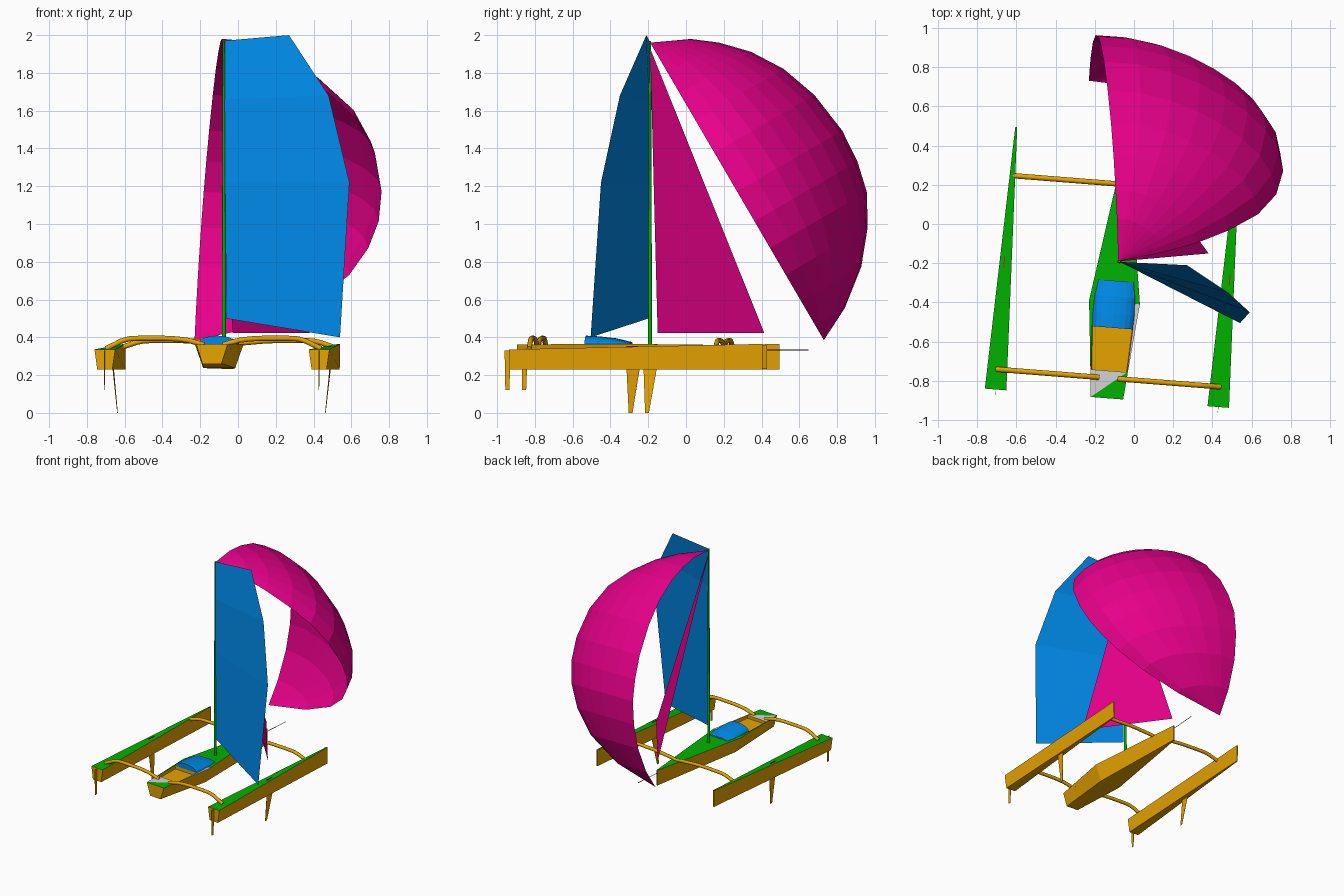
import bpy, bmesh, math
from mathutils import Matrix, Vector

if "Cube" in bpy.data.objects:
    bpy.data.objects.remove(bpy.data.objects["Cube"])

# The boat heads about 4.5 degrees off +y: local x = across, local y = forward
BOAT = Matrix.Translation((-0.083, -0.19, 0)) @ Matrix.Rotation(math.radians(-4.5), 4, 'Z')
WORLD = Matrix.Identity(4)


def material(name, r, g, b):
    m = bpy.data.materials.new(name)
    m.diffuse_color = (r, g, b, 1)
    m.use_nodes = True
    m.node_tree.nodes["Principled BSDF"].inputs["Base Color"].default_value = m.diffuse_color
    return m


ORANGE = material("hull orange", 0.80, 0.37, 0.0)
GREEN = material("deck green", 0.0, 0.45, 0.0)
BLUE = material("sail blue", 0.0, 0.25, 0.80)
PINK = material("sail pink", 0.85, 0.0, 0.27)
GREY = material("deck grey", 0.66, 0.66, 0.66)
RED = material("board red", 0.6, 0.01, 0.01)
DARK = material("spar dark", 0.03, 0.02, 0.01)


def build(name, verts, faces, mats, frame=BOAT):
    """faces: index tuples, or (index tuple, material slot)"""
    bm = bmesh.new()
    vs = [bm.verts.new(frame @ Vector(v)) for v in verts]
    for f in faces:
        idx, slot = f if isinstance(f[0], tuple) else (f, 0)
        bm.faces.new([vs[i] for i in idx]).material_index = slot
    bmesh.ops.recalc_face_normals(bm, faces=bm.faces)
    me = bpy.data.meshes.new(name)
    bm.to_mesh(me)
    bm.free()
    for m in mats:
        me.materials.append(m)
    ob = bpy.data.objects.new(name, me)
    bpy.context.collection.objects.link(ob)
    return ob


def plate(name, outline, thick, mat):
    """Thin foil: outline of (u, v, z) points thickened across the boat"""
    n = len(outline)
    verts = [(u + s * thick / 2, v, z) for s in (-1, 1) for u, v, z in outline]
    faces = [tuple(range(n)), tuple(range(n, 2 * n))]
    faces += [(i, (i + 1) % n, (i + 1) % n + n, i + n) for i in range(n)]
    build(name, verts, faces, [mat])


def tube(name, path, radii, mat, sides=8):
    """Round bar swept along a path lying in one upright plane"""
    pts = [Vector(p) for p in path]
    verts, faces = [], []
    for i, p in enumerate(pts):
        t = (pts[min(i + 1, len(pts) - 1)] - pts[max(i - 1, 0)]).normalized()
        a = Vector((0, 1, 0)) if abs(t.y) < 0.5 else Vector((1, 0, 0))
        b = t.cross(a)
        r = radii[min(i, len(radii) - 1)]
        for k in range(sides):
            w = math.tau * k / sides
            verts.append(p + r * (math.cos(w) * a + math.sin(w) * b))
    for i in range(len(pts) - 1):
        for k in range(sides):
            j = (k + 1) % sides
            faces.append((i * sides + k, i * sides + j, (i + 1) * sides + j, (i + 1) * sides + k))
    end = (len(pts) - 1) * sides
    faces += [tuple(range(sides)), tuple(range(end, end + sides))]
    ob = build(name, verts, faces, [mat])
    bpy.context.view_layer.objects.active = ob
    ob.select_set(True)
    bpy.ops.object.shade_smooth_by_angle(angle=math.radians(50))
    ob.select_set(False)


# Main hull: stations of (forward, half top, half bottom, bottom z, deck z, half well)
stations = [(-0.70, 0.083, 0.050, 0.260, 0.362, 0.070), (-0.56, 0.096, 0.060, 0.254, 0.363, 0.092),
            (-0.34, 0.117, 0.076, 0.243, 0.365, 0.104), (-0.21, 0.130, 0.085, 0.237, 0.366, 0.104),
            (0.62, 0.005, 0.004, 0.232, 0.357, 0.003)]
verts, faces = [], []
for v, top, bot, zb, zt, well in stations:
    verts += [(-top, v, zt), (-well, v, zt), (well, v, zt), (top, v, zt), (bot, v, zb), (-bot, v, zb)]
for i in range(4):
    a, b = i * 6, i * 6 + 6
    for k in (3, 4, 5):
        j = (k + 1) % 6
        faces.append(((a + k, a + j, b + j, b + k), 0))
    if i == 0:      # stern deck split corner to corner
        faces += [((a, a + 1, a + 2, a + 3, b + 3, b + 2), 1), ((a, b + 2, b + 1, b), 2)]
        continue
    faces.append(((a, a + 1, b + 1, b), 1))
    faces.append(((a + 2, a + 3, b + 3, b + 2), 2 if i < 3 else 1))
    if i != 1:
        faces.append(((a + 1, a + 2, b + 2, b + 1), 1))
faces += [((0, 1, 2, 3, 4, 5), 0), ((24, 25, 26, 27, 28, 29), 0)]
# Shallow cockpit well sunk into the deck
rim = [7, 8, 14, 13]
n = len(verts)
verts += [(verts[r][0] * 0.97, verts[r][1], 0.338) for r in rim]
for k in range(4):
    j = (k + 1) % 4
    faces.append(((rim[k], rim[j], n + j, n + k), 0))
faces.append(((n, n + 1, n + 2, n + 3), 0))
build("main_hull", verts, faces, [ORANGE, GREEN, GREY])

# Cabin: arched roof sloping down towards the bow
verts, faces, N = [], [], 10
for v, half, h in ((-0.34, 0.104, 0.045), (-0.27, 0.107, 0.041), (-0.18, 0.104, 0.031), (-0.10, 0.09, 0.012)):
    for k in range(N + 1):
        a = math.pi * k / N
        verts.append((half * math.cos(a), v, 0.364 + h * math.sin(a)))
for i in range(3):
    for k in range(N):
        a = i * (N + 1) + k
        faces.append((a, a + 1, a + N + 2, a + N + 1))
faces += [tuple(range(N + 1)), tuple(range(3 * (N + 1), 4 * (N + 1)))]
build("cabin", verts, faces, [BLUE])

for side, label in ((-1, "left"), (1, "right")):
    # Wedge-shaped float with a green deck
    U = side * 0.569
    verts = []
    for v, top, bot, zt in ((-0.70, 0.055, 0.040, 0.336), (0.642, 0.005, 0.004, 0.365)):
        verts += [(U - top, v, zt), (U + top, v, zt), (U + bot, v, 0.230), (U - bot, v, 0.230)]
    faces = [((0, 1, 5, 4), 1), ((1, 2, 6, 5), 0), ((2, 3, 7, 6), 0), ((3, 0, 4, 7), 0),
             ((0, 1, 2, 3), 0), ((4, 5, 6, 7), 0)]
    build(label + "_float", verts, faces, [ORANGE, GREEN])

    # Daggerboard leaning inwards, its red cap, and the rudder
    ui, uo = side * 0.552, side * 0.576
    plate(label + "_daggerboard", [(uo, -0.08, 0.235), (uo, -0.01, 0.235), (ui, -0.05, 0), (ui, -0.07, 0)], 0.002, ORANGE)
    plate(label + "_board_cap", [(uo, -0.08, 0.345), (uo, -0.02, 0.345), (uo, -0.02, 0.355), (uo, -0.08, 0.355)],
          0.005, RED)
    plate(label + "_rudder", [(U, -0.728, 0.33), (U, -0.695, 0.33), (U, -0.703, 0.12), (U, -0.724, 0.12)], 0.002, ORANGE)

    # Arched cross beams
    arch = [(0.572, 0.340), (0.53, 0.360), (0.49, 0.380), (0.45, 0.392), (0.40, 0.395), (0.26, 0.395),
            (0.20, 0.392), (0.14, 0.385), (0.09, 0.372), (0.05, 0.360)]
    for where, v, k, inner in (("rear", -0.597, 1.0, 0.05), ("front", 0.393, 0.7, 0.0)):
        path = [(side * (u if u > 0.1 else u - 0.05 + inner), v, 0.345 + (z - 0.345) * k + (1 - k) * 0.01)
                for u, z in arch]
        tube(f"{label}_{where}_beam", path, [0.0135], ORANGE)

# Mast and bowsprit
tube("mast", [(0.008, 0, 0.36), (0.008, 0, 1.97)], [0.011, 0.006], GREEN)
tube("bowsprit", [(0, 0.60, 0.333), (0, 0.842, 0.333)], [0.002], DARK, 6)

# Mainsail: luff on the mast, twisted leech
luff = [(-0.062, -0.198, 0.50), (-0.068, -0.197, 1.22), (-0.072, -0.195, 1.66), (-0.074, -0.193, 1.97)]
leech = [(0.54, -0.505, 0.400), (0.59, -0.45, 1.22), (0.48, -0.35, 1.68), (0.27, -0.21, 2.0)]
build("mainsail", luff + leech, [(i, i + 4, i + 5, i + 1) for i in range(3)], [BLUE], WORLD)

# Jib: flat triangle from mast top to bow
build("jib", [(-0.075, -0.19, 1.93), (-0.03, 0.415, 0.422), (0.38, -0.15, 0.422)], [(0, 1, 2)], [PINK], WORLD)

# Spinnaker: quarter of a spindle bulging round the line from head to tack
head, tack = Vector((-0.08, -0.19, 1.96)), Vector((-0.23, 0.73, 0.385))
fore, out = Vector((0.002, 0.557, 0.322)), Vector((0.915, 0, 0))
along = [0, 0.05, 0.10, 0.17, 0.26, 0.37, 0.5, 0.60, 0.69, 0.78, 0.87, 0.95, 1]
bulge_fore = [0, 0.305, 0.49, 0.68, 0.84, 0.95, 1, 0.98, 0.92, 0.78, 0.57, 0.28, 0]
bulge_out = [0, 0.26, 0.45, 0.64, 0.82, 0.94, 1, 1, 0.955, 0.86, 0.69, 0.40, 0]
M, R = 8, len(along) - 2
verts, faces = [head], []
for s, wf, wo in list(zip(along, bulge_fore, bulge_out))[1:-1]:
    for k in range(M + 1):
        a = math.pi / 2 * k / M
        flat = 1 - 0.045 * math.sin(2 * a) ** 2
        verts.append(head.lerp(tack, s) + flat * (fore * wf * math.cos(a) + out * wo * math.sin(a)))
verts.append(tack)
last = len(verts) - 1
for k in range(M):
    faces += [(0, 1 + k, 2 + k), (last, last - M + k, last - M - 1 + k)]
    for i in range(R - 1):
        a = 1 + i * (M + 1) + k
        faces.append((a, a + M + 1, a + M + 2, a + 1))
build("spinnaker", verts, faces, [PINK], WORLD)
